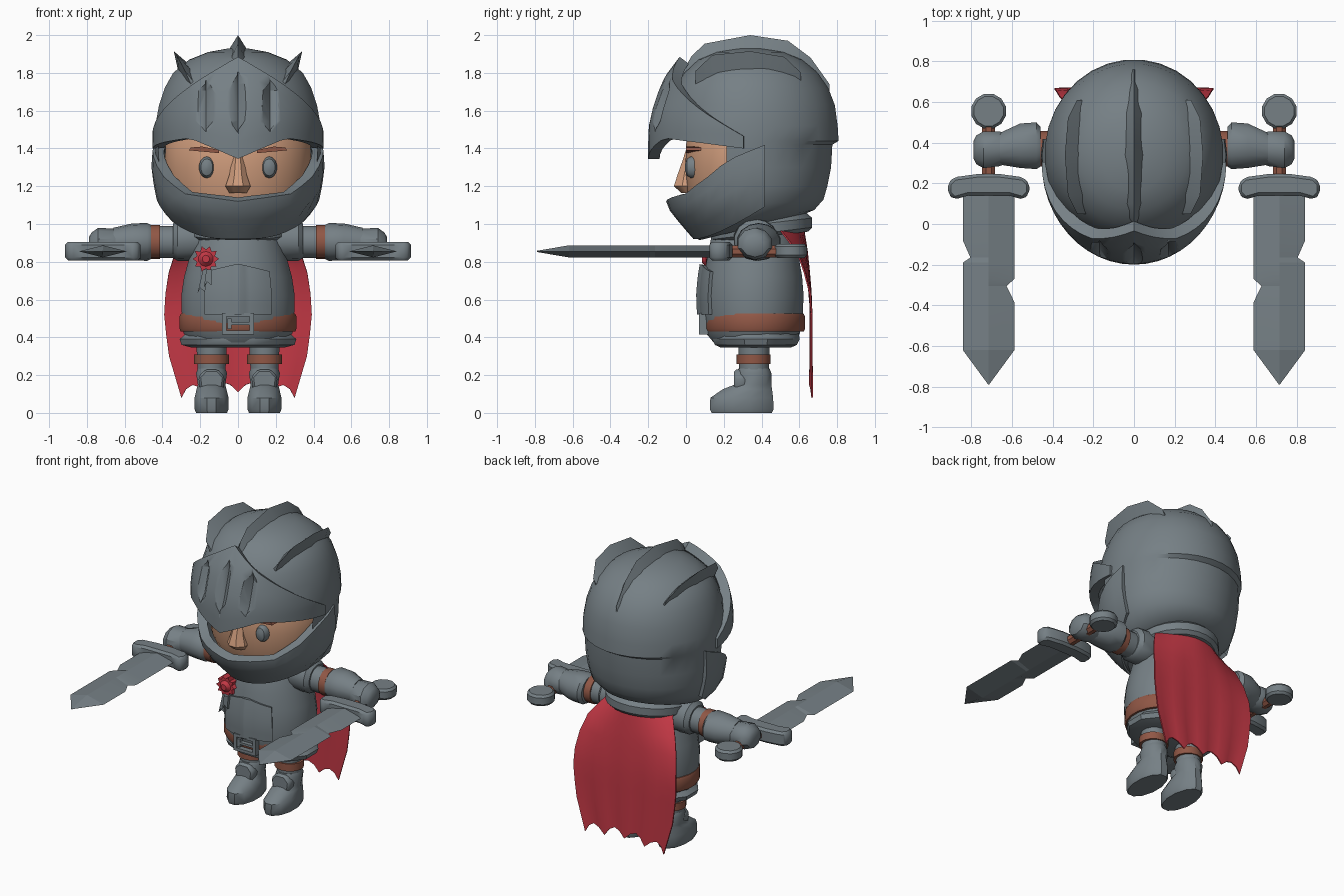
import bpy, bmesh, math
from mathutils import Vector as V
from math import sin, cos, pi, radians, sqrt

if "Cube" in bpy.data.objects:
    bpy.data.objects.remove(bpy.data.objects["Cube"])


def material(name, rgb):
    m = bpy.data.materials.new(name)
    m.diffuse_color = (*rgb, 1)
    m.use_nodes = True
    m.node_tree.nodes["Principled BSDF"].inputs["Base Color"].default_value = m.diffuse_color
    return m


STEEL = material("steel", (0.18, 0.215, 0.235))
RED = material("red cloth", (0.55, 0.04, 0.06))
LEATHER = material("brown leather", (0.28, 0.095, 0.06))
SKIN = material("skin", (0.62, 0.33, 0.2))


def lerp(table, t):
    for (a, p), (b, q) in zip(table, table[1:]):
        if t <= b:
            return p + (q - p) * max(0, (t - a) / (b - a))
    return table[-1][1]


def finish(name, bm, mat, mirror=False, thick=0, bevel=0, angle=35, recalc=True):
    if recalc:
        bmesh.ops.recalc_face_normals(bm, faces=bm.faces)
    me = bpy.data.meshes.new(name)
    bm.to_mesh(me)
    bm.free()
    me.materials.append(mat)
    ob = bpy.data.objects.new(name, me)
    bpy.context.collection.objects.link(ob)
    bpy.ops.object.select_all(action='DESELECT')
    ob.select_set(True)
    bpy.context.view_layer.objects.active = ob
    if thick:
        m = ob.modifiers.new("Thickness", 'SOLIDIFY')
        m.thickness, m.offset = thick, -1
    if bevel:
        m = ob.modifiers.new("Bevel", 'BEVEL')
        m.width, m.segments = bevel, 1
    if mirror:
        ob.modifiers.new("Mirror", 'MIRROR').use_mirror_merge = False
    for m in list(ob.modifiers):
        bpy.ops.object.modifier_apply(modifier=m.name)
    bpy.ops.object.shade_smooth_by_angle(angle=radians(angle))
    return ob


def skin(rings):
    """Closed surface through equal-length rings of points."""
    bm = bmesh.new()
    vs = [[bm.verts.new(p) for p in r] for r in rings]
    n = len(vs[0])
    for a, b in zip(vs, vs[1:]):
        for i in range(n):
            j = (i + 1) % n
            bm.faces.new((a[i], a[j], b[j], b[i]))
    bm.faces.new(vs[0][::-1])
    bm.faces.new(vs[-1])
    return bm


def loft(name, rings, mat, axis='z', n=20, tilt=0, **kw):
    """Elliptic rings (position, centre a, centre b, radius a, radius b)."""
    out = []
    for t, ca, cb, ra, rb in rings:
        ring = []
        for i in range(n):
            w = 2 * pi * (i + 0.5) / n
            a, b = ca + ra * cos(w), cb + rb * sin(w)
            ring.append({'z': (a, b, t + tilt * (b - cb)), 'x': (t, a, b), 'y': (a, t, b)}[axis])
        out.append(ring)
    return finish(name, skin(out), mat, **kw)


def prism(name, pts, lo, hi, mat, plane='xz', **kw):
    rings = [[(a, d, b) if plane == 'xz' else (a, b, d) for a, b in pts] for d in (lo, hi)]
    return finish(name, skin(rings), mat, **kw)


def patch(name, f, nu, nv, mat, **kw):
    """Open sheet f(u, v), with u in -1..1 and v in 0..1."""
    bm = bmesh.new()
    g = [[bm.verts.new(f(2 * i / nu - 1, j / nv)) for j in range(nv + 1)] for i in range(nu + 1)]
    for i in range(nu):
        for j in range(nv):
            bm.faces.new((g[i][j], g[i + 1][j], g[i + 1][j + 1], g[i][j + 1]))
    return finish(name, bm, mat, recalc=False, **kw)


def rect(x0, x1, z0, z1):
    return [(x0, z0), (x1, z0), (x1, z1), (x0, z1)]


# Helmet shell: lathed dome with a small lip at the back and a face opening
dome = [(0.98, .25, .27, 0), (1.02, .33, .34, 0), (1.1, .4, .39, 0), (1.2, .425, .41, 0), (1.3, .435, .43, 0),
        (1.42, .44, .437, 0), (1.44, .44, .44, .03), (1.52, .44, .44, .025), (1.63, .42, .425, .025),
        (1.72, .39, .4, .015), (1.8, .345, .35, .01), (1.87, .26, .275, 0), (1.91, .16, .18, 0), (1.93, .05, .06, 0)]
rings = []
for z, rx, ry, back in dome:
    ring = []
    for i in range(32):
        w = 2 * pi * (i + 0.5) / 32
        s = sin(w)
        low = max(0, 1.2 - z) * 0.3
        ring.append((rx * cos(w), .34 + ry * s + back * max(0, s), z + low * s))
    rings.append(ring)
bm = skin(rings)
opening = [f for f in bm.faces if f.calc_center_median().y < .24 and 1.08 < f.calc_center_median().z < 1.5]
bmesh.ops.delete(bm, geom=opening, context='FACES')
finish("helmet_shell", bm, STEEL)

# Visor with three grooves
V_RY = [(1.34, .505), (1.5, .505), (1.58, .495), (1.757, .435), (1.89, .335)]
V_RX = [(1.34, .45), (1.52, .455), (1.63, .445), (1.77, .42), (1.89, .36)]
V_LOW = [(0, 1.345), (.18, 1.4), (.38, 1.455), (.7, 1.43), (1, 1.4)]


def visor_point(u, v):
    a = abs(u)
    z0 = lerp(V_LOW, a)
    z = z0 + (1.885 - .42 * a ** 1.1 - z0) * v
    return (lerp(V_RX, z) * sin(u * pi / 2), .305 - lerp(V_RY, z) * cos(u * pi / 2), z)


visor = patch("visor", visor_point, 24, 6, STEEL, thick=.06)
for cx, cz, h in ((0, 1.645, .16), (-.17, 1.625, .135), (.17, 1.625, .135)):
    rows = []
    for k, w in ((-1, .004), (-.6, .05), (.6, .05), (1, .004)):
        z = cz + k * h
        y = [.305 - lerp(V_RY, z) * sqrt(1 - (x / lerp(V_RX, z)) ** 2) for x in (cx - w, cx + w, cx)]
        rows.append([(cx - w, y[0] - .012, z), (cx + w, y[1] - .012, z), (cx, y[2] + .012 + .55 * w, z)])
    cutter = finish("groove_cutter", skin(rows), STEEL)
    cutter.hide_render = True
    bpy.context.view_layer.objects.active = visor
    m = visor.modifiers.new("Groove", 'BOOLEAN')
    m.operation, m.object = 'DIFFERENCE', cutter
    bpy.ops.object.modifier_apply(modifier=m.name)
    bpy.data.objects.remove(cutter)

# Chin guard
G_RX = [(.92, .25), (1, .34), (1.1, .425), (1.28, .46), (1.42, .45)]
G_RY = [(.92, .3), (1.0, .37), (1.07, .425), (1.12, .445), (1.3, .45)]
G_TOP = [(0, 1.12), (.4, 1.16), (.6, 1.25), (.75, 1.34), (1, 1.42)]


def guard_point(u, v):
    a = abs(u)
    z0 = .92 + .17 * a ** 3
    z = z0 + (lerp(G_TOP, a) - z0) * v
    w = u * radians(100)
    return (lerp(G_RX, z) * sin(w), .34 - lerp(G_RY, z) * cos(w), z)


patch("chin_guard", guard_point, 20, 4, STEEL, thick=.06)


# Helmet crests: triangular sections running front to back
def fin(name, rows, lean=0, **kw):
    finish(name, skin([[(x - lean * h - w, y, z - h + lean * w), (x, y, z), (x - lean * h + w, y, z - h - lean * w)]
                       for y, x, z, w, h in rows]), STEEL, angle=25, **kw)


fin("centre_crest", [(-.02, 0, 1.8, .01, .05), (.03, 0, 1.89, .05, .12), (.1, 0, 1.955, .07, .15), (.34, 0, 2, .075, .12),
                     (.54, 0, 1.97, .07, .13), (.66, 0, 1.88, .05, .12), (.76, 0, 1.74, .01, .06)])
fin("side_crest", [(.05, .28, 1.81, .01, .08), (.14, .325, 1.895, .04, .17), (.34, .34, 1.915, .05, .15),
                   (.52, .325, 1.885, .04, .17), (.61, .28, 1.8, .01, .08)], lean=.6, mirror=True)

# Face
loft("face", [(1.05, 0, .33, .33, .28), (1.15, 0, .33, .37, .325), (1.3, 0, .33, .39, .335),
              (1.45, 0, .33, .385, .33), (1.55, 0, .33, .33, .27)], SKIN, n=28)
loft("nose", [(1.165, 0, .03, .05, .06), (1.2, 0, .01, .072, .08), (1.26, 0, .015, .05, .065),
              (1.34, 0, .02, .034, .04), (1.4, 0, .03, .03, .03)], SKIN, n=8)
loft("eye", [(-.005, .165, 1.3, .012, .018), (.005, .165, 1.3, .032, .045), (.025, .165, 1.3, .042, .057),
             (.06, .165, 1.3, .042, .057)], STEEL, axis='y', n=14, mirror=True)
prism("eyebrow", [(.1, 1.375), (.26, 1.39), (.25, 1.405), (.19, 1.41), (.1, 1.392)], .0, .08, LEATHER, mirror=True)

# Torso
BODY = [(.36, .24, .2), (.42, .29, .25), (.52, .3, .265), (.62, .303, .27), (.72, .288, .262),
        (.82, .26, .245), (.92, .23, .225), (1.0, .19, .19)]
loft("torso", [(z, 0, .355, rx, ry) for z, rx, ry in BODY], STEEL, n=24)


def breast_point(u, v):
    z = .52 + v * (.27 - .04 * abs(u))
    rx, ry = lerp([b[:2] for b in BODY], z), lerp([(b[0], b[2]) for b in BODY], z)
    w = u * radians(34)
    ridge = .014 if abs(u) < .15 else 0
    return ((rx + .018) * sin(w), .355 - (ry + .018 + ridge) * cos(w), z)


patch("breastplate", breast_point, 15, 5, STEEL, thick=.03)
loft("skirt", [(.345, 0, .37, .25, .19), (.36, 0, .37, .31, .225), (.39, 0, .37, .32, .24), (.42, 0, .37, .285, .235)],
     STEEL, n=12)
loft("belt", [(.43, 0, .365, .305, .26), (.445, 0, .365, .312, .268), (.51, 0, .365, .312, .268),
              (.525, 0, .365, .305, .26)], LEATHER, n=24)
loft("collar", [(.93, 0, .4, .25, .25), (.95, 0, .4, .275, .27), (1.0, 0, .4, .275, .27), (1.03, 0, .4, .24, .24)],
     STEEL, n=24, tilt=.12)

# Buckle
for part, r in (("buckle_top", rect(-.085, .085, .51, .53)), ("buckle_bottom", rect(-.085, .085, .415, .435)),
                ("buckle_left", rect(-.085, -.06, .43, .515)), ("buckle_right", rect(.06, .085, .43, .515)),
                ("buckle_prong", rect(-.05, .065, .465, .48)), ("buckle_hook", rect(-.055, -.035, .445, .5))):
    prism(part, r, .07, .12, STEEL)

# Rosette and its ribbons
star = [(-.17 + r * cos(k * pi / 10), .815 + r * sin(k * pi / 10)) for k in range(20) for r in [(.07, .05)[k % 2]]]
prism("rosette", star, .105, .2, RED)
loft("rosette_centre", [(.085, -.17, .815, .02, .02), (.11, -.17, .815, .045, .045)], RED, axis='y', n=10)
for dx in (0, .035):
    prism("ribbon", [(-.215 + dx, .63 + dx), (-.2 + dx, .66 + dx), (-.175 + dx, .64 + dx), (-.155 + dx / 2, .76),
                     (-.185 + dx / 2, .76)], .095 - dx / 4, .17, STEEL)


# Cape
def cape_point(u, v):
    bottom = .08 + .06 * abs(sin(2 * pi * u)) + .03 * (1 - abs(u))
    z = bottom + (.96 - bottom) * v
    x = u * lerp([(.08, .3), (.3, .365), (.5, .392), (.7, .38), (.85, .33), (.96, .25)], z)
    y = lerp([(.08, .658), (.6, .658), (.83, .64), (.96, .62)], z)
    return (x, y - u * u * lerp([(.6, 0), (.83, .04), (.96, .12)], z) + .006 * cos(4 * pi * u) * (1 - v), z)


patch("cape", cape_point, 16, 8, RED, thick=.008)

# Arms
loft("pauldron", [(.14, .37, .92, .1, .1), (.2, .37, .92, .12, .115), (.32, .37, .915, .115, .11), (.345, .37, .91, .09, .09)],
     STEEL, axis='x', n=14, mirror=True)
loft("upper_arm", [(.3, .37, .905, .08, .085), (.48, .37, .905, .08, .085)], STEEL, axis='x', n=14, mirror=True)
loft("arm_strap", [(.412, .37, .905, .09, .09), (.46, .37, .905, .09, .09)], LEATHER, axis='x', n=14, mirror=True)
loft("gauntlet", [(.46, .38, .905, .1, .09), (.48, .385, .905, .118, .1), (.56, .385, .905, .112, .098),
                  (.66, .37, .9, .08, .08)], STEEL, axis='x', n=14, mirror=True)
loft("hand", [(.62, .37, .895, .07, .07), (.66, .37, .895, .09, .08), (.74, .365, .895, .095, .085),
              (.775, .365, .89, .075, .065), (.79, .365, .89, .045, .04)], STEEL, axis='x', n=10, mirror=True)

# Swords
SX, SZ = .715, .855
loft("pommel", [(.82, SX, .555, .075, .075), (.835, SX, .555, .088, .088), (.88, SX, .555, .088, .088),
                (.895, SX, .555, .075, .075)], STEEL, n=12, mirror=True)
loft("grip", [(.2, SX, SZ, .035, .035), (.5, SX, SZ, .035, .035)], LEATHER, axis='y', n=8, mirror=True)
guard = [(-.2, .15), (-.17, .12), (-.1, .14), (.1, .14), (.17, .12), (.2, .15), (.2, .2), (.17, .23), (.06, .245),
         (-.06, .245), (-.17, .23), (-.2, .2)]
prism("crossguard", [(SX + x, y) for x, y in guard], .808, .905, STEEL, plane='xy', bevel=.015, mirror=True)
blade = [(.16, .127, .127), (-.08, .127, .127), (-.165, .127, .09), (-.19, .127, .127), (-.27, .127, .127),
         (-.305, .088, .127), (-.385, .127, .127), (-.62, .127, .127), (-.79, .002, .002)]
finish("blade", skin([[(SX - l, y, SZ), (SX, y, SZ + (.032 if l > .01 else .003)), (SX + r, y, SZ),
                       (SX, y, SZ - (.032 if l > .01 else .003))] for y, l, r in blade]), STEEL, mirror=True, angle=10)

# Legs and boots
LX = .14
loft("leg", [(.1, LX, .36, .07, .075), (.42, LX, .36, .085, .085)], STEEL, n=14, mirror=True)
loft("leg_strap", [(.258, LX, .358, .094, .09), (.308, LX, .358, .094, .09)], LEATHER, n=14, mirror=True)
loft("boot", [(0, LX, .295, .085, .165), (.02, LX, .295, .093, .175), (.08, LX, .295, .093, .172), (.125, LX, .325, .082, .135),
              (.15, LX, .355, .075, .1), (.21, LX, .36, .085, .095), (.235, LX, .36, .075, .085)],
     STEEL, n=12, mirror=True)
prism("shin_guard", [(LX - .06, .12), (LX, .09), (LX + .06, .12), (LX + .07, .19), (LX + .035, .23), (LX - .035, .23),
                     (LX - .07, .19)], .255, .33, STEEL, bevel=.012, mirror=True)
